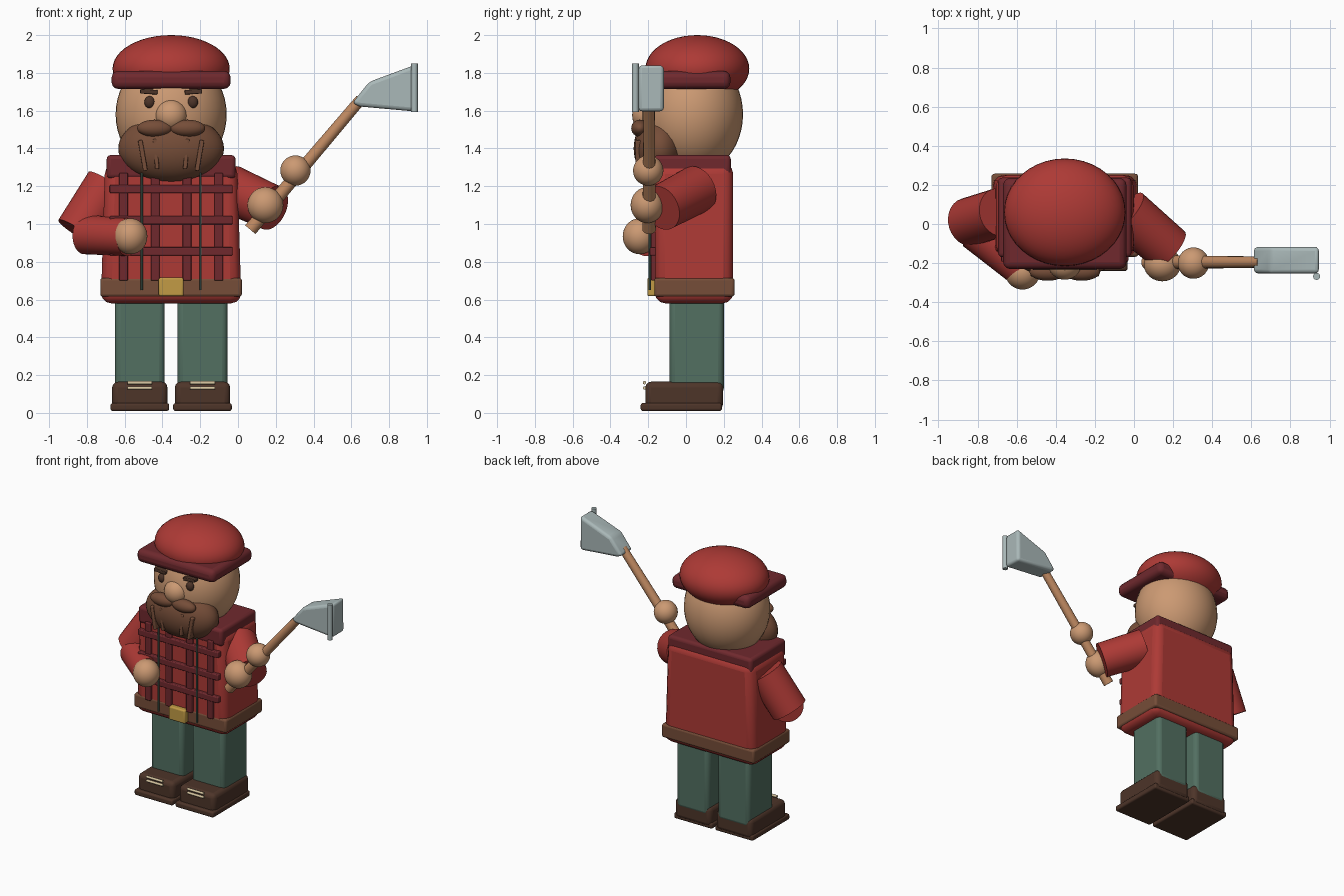
import bpy, bmesh, math
from mathutils import Vector

if "Cube" in bpy.data.objects:
    bpy.data.objects.remove(bpy.data.objects["Cube"])

CX = -0.354  # body centre line


def material(name, rgb):
    m = bpy.data.materials.new(name)
    m.diffuse_color = (*rgb, 1)
    m.use_nodes = True
    m.node_tree.nodes["Principled BSDF"].inputs["Base Color"].default_value = m.diffuse_color
    return m


RED = material("shirt red", (0.42, 0.042, 0.036))
MAROON = material("dark red", (0.16, 0.022, 0.027))
SKIN = material("skin", (0.60, 0.32, 0.17))
BROWN = material("leather brown", (0.18, 0.075, 0.040))
DARK = material("dark brown", (0.075, 0.035, 0.022))
GREEN = material("trouser green", (0.085, 0.16, 0.12))
GOLD = material("brass", (0.54, 0.33, 0.06))
STEEL = material("steel", (0.40, 0.48, 0.48))
CREAM = material("lace cream", (0.68, 0.56, 0.35))
WOOD = material("handle wood", (0.52, 0.25, 0.12))


def finish(name, bm, mat, bevel=0.0, segments=3):
    bmesh.ops.recalc_face_normals(bm, faces=bm.faces)
    mesh = bpy.data.meshes.new(name)
    bm.to_mesh(mesh)
    bm.free()
    mesh.materials.append(mat)
    ob = bpy.data.objects.new(name, mesh)
    bpy.context.collection.objects.link(ob)
    if bevel:
        mod = ob.modifiers.new("rounding", "BEVEL")
        mod.width, mod.segments = bevel, segments
        mod.limit_method = "ANGLE"
    bpy.context.view_layer.objects.active = ob
    ob.select_set(True)
    bpy.ops.object.shade_smooth_by_angle(angle=math.radians(40))
    ob.select_set(False)
    return ob


def box(name, mat, x, y, z, bevel=0.02, taper=1.0, tilt=0.0):
    """Rounded box from (min, max) ranges; taper narrows the top in x."""
    bm = bmesh.new()
    bmesh.ops.create_cube(bm, size=1)
    for v in bm.verts:
        k = taper if v.co.z > 0 else 1
        v.co = (v.co.x * (x[1] - x[0]) * k, v.co.y * (y[1] - y[0]), v.co.z * (z[1] - z[0]))
    ob = finish(name, bm, mat, bevel)
    ob.location = (sum(x) / 2, sum(y) / 2, sum(z) / 2)
    ob.rotation_euler.y = tilt
    return ob


def ball(name, mat, centre, radii):
    bm = bmesh.new()
    bmesh.ops.create_uvsphere(bm, u_segments=40, v_segments=24, radius=1)
    for v in bm.verts:
        v.co = Vector(a * b for a, b in zip(v.co, radii))
    ob = finish(name, bm, mat)
    ob.location = centre
    return ob


def rod(name, mat, a, b, r1, r2=None, sides=28):
    a, b = Vector(a), Vector(b)
    bm = bmesh.new()
    bmesh.ops.create_cone(bm, cap_ends=True, segments=sides, radius1=r1,
                          radius2=r2 or r1, depth=(b - a).length)
    ob = finish(name, bm, mat)
    ob.location = (a + b) / 2
    ob.rotation_euler = (b - a).to_track_quat("Z", "Y").to_euler()
    return ob


def around(c, half):
    return (c - half, c + half)


# Boots and legs
for side, s in (("left", -1), ("right", 1)):
    x = CX + s * 0.166
    box(side + "_sole", DARK, around(x, 0.155), (-0.24, 0.19), (0.01, 0.052), 0.012)
    box(side + "_boot", DARK, around(x, 0.146), (-0.215, 0.197), (0.02, 0.165), 0.03)
    for z in (0.132, 0.16):
        rod(side + "_lace", CREAM, (x - 0.066, -0.22, z), (x + 0.066, -0.22, z), 0.009, sides=12)
    box(side + "_leg", GREEN, around(x, 0.132), (-0.087, 0.2), (0.1, 0.64), 0.03)

# Shirt, belt and collar
box("torso", RED, around(CX, 0.372), (-0.165, 0.25), (0.58, 1.32), 0.055, taper=0.94)
box("belt", BROWN, around(CX, 0.375), (-0.168, 0.257), (0.615, 0.715), 0.015)
box("buckle", GOLD, around(CX, 0.066), (-0.205, -0.16), (0.618, 0.716), 0.01)
box("shoulder_yoke", MAROON, around(CX, 0.341), (-0.17, 0.237), (1.24, 1.365), 0.022)

# Plaid strips and thin cords
for i in range(4):
    x = CX + (i - 1.5) * 0.168
    box("plaid_vertical", MAROON, around(x, 0.023), (-0.185, -0.15), (0.70, 1.27), 0.006)
for z in (0.855, 1.02, 1.185):
    box("plaid_horizontal", MAROON, around(CX, 0.325), (-0.192, -0.15), around(z, 0.022), 0.006)
for s in (-1, 1):
    x = CX + s * 0.156
    rod("shirt_cord", GREEN, (x, -0.192, 0.65), (x, -0.192, 1.27), 0.006, sides=8)

# Head and face
ball("head", SKIN, (CX, 0.03, 1.58), (0.294, 0.272, 0.32))
ball("beard", BROWN, (CX, -0.137, 1.40), (0.28, 0.14, 0.178))
ball("nose", SKIN, (CX, -0.205, 1.575), (0.085, 0.08, 0.085))
for s in (-1, 1):
    ball("moustache", BROWN, (CX + s * 0.087, -0.245, 1.507), (0.093, 0.045, 0.045))
    ball("eye", DARK, (CX + s * 0.114, -0.212, 1.645), (0.028, 0.022, 0.032))
    box("eyebrow", DARK, around(CX + s * 0.118, 0.046), (-0.235, -0.19), around(1.70, 0.012),
        0.005, tilt=s * -0.06)
    # Beard strands
    box("outer_strand", BROWN, around(CX + s * 0.15, 0.012), (-0.268, -0.21), (1.28, 1.445),
        0.006, tilt=s * 0.17)
    box("inner_strand", BROWN, around(CX + s * 0.08, 0.011), (-0.268, -0.22), (1.29, 1.45),
        0.006, tilt=s * 0.08)

# Cap
ball("cap", RED, (CX, 0.06, 1.822), (0.31, 0.275, 0.178))
box("cap_brim", MAROON, around(CX, 0.315), (-0.23, 0.235), (1.715, 1.81), 0.035)

# Bent arm resting by the belt
rod("left_upper_arm", RED, (-0.685, 0.06, 1.21), (-0.845, 0.01, 0.955), 0.125)
rod("left_forearm", RED, (-0.81, -0.03, 0.945), (-0.58, -0.215, 0.93), 0.105, 0.10)
ball("left_hand", SKIN, (-0.57, -0.245, 0.935), (0.09, 0.09, 0.095))

# Arm holding the axe
rod("right_upper_arm", RED, (-0.04, 0.06, 1.185), (0.18, -0.13, 1.085), 0.128, 0.122)
ball("right_hand", SKIN, (0.145, -0.205, 1.10), (0.095, 0.088, 0.095))
ball("upper_grip_hand", SKIN, (0.304, -0.2, 1.283), (0.08, 0.08, 0.08))

# Axe
rod("axe_handle", WOOD, (0.065, -0.195, 0.97), (0.65, -0.195, 1.66), 0.036, 0.029, sides=16)
outline = [(0.605, 1.64), (0.695, 1.753), (0.945, 1.845), (0.945, 1.595), (0.645, 1.622)]
bm = bmesh.new()
front = bm.faces.new([bm.verts.new((x, -0.253, z)) for x, z in outline])
ext = bmesh.ops.extrude_face_region(bm, geom=[front])
for v in ext["geom"]:
    if isinstance(v, bmesh.types.BMVert):
        v.co.y = -0.117
finish("axe_blade", bm, STEEL, 0.02)
rod("axe_edge", STEEL, (0.934, -0.268, 1.592), (0.934, -0.268, 1.85), 0.018, sides=16)
